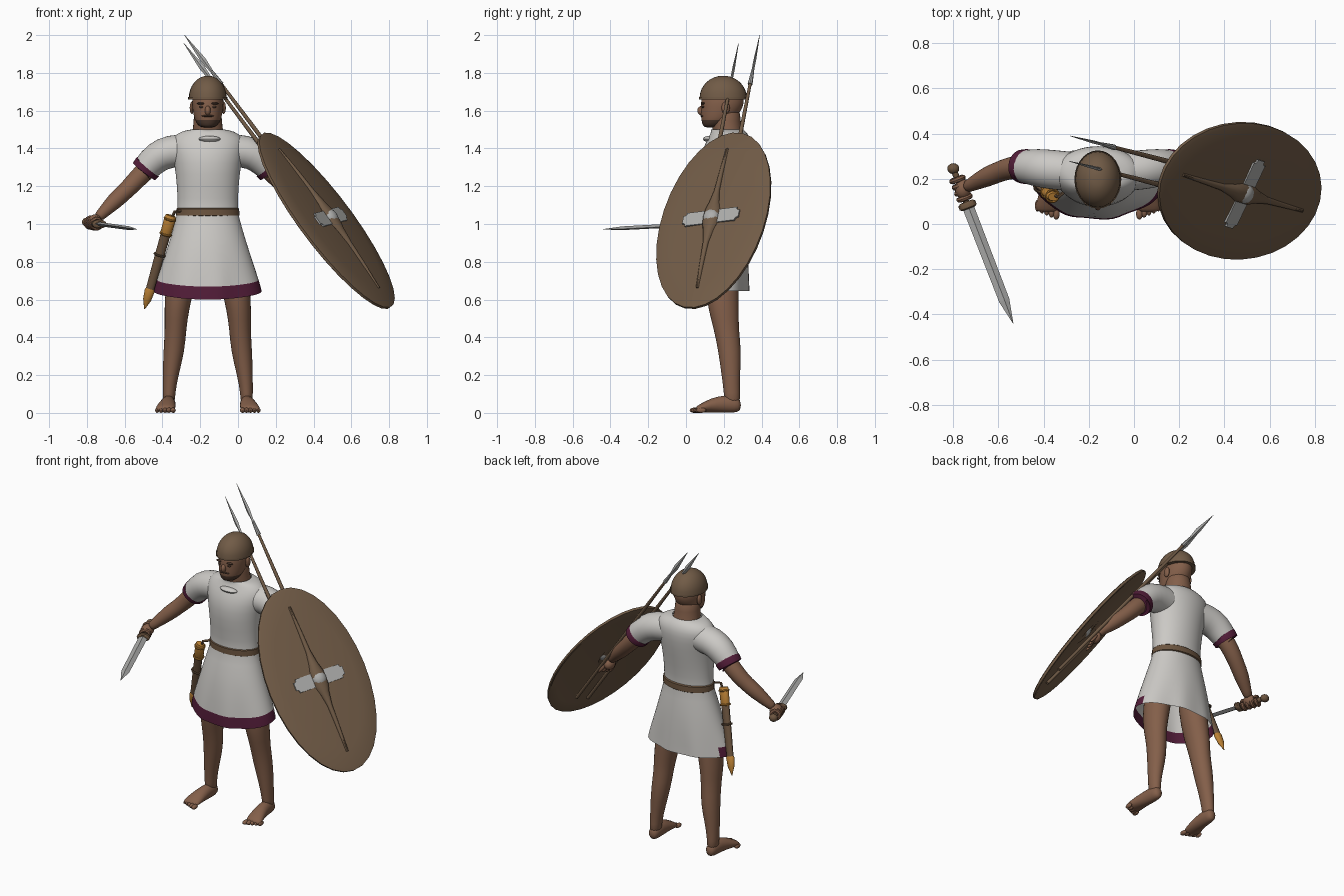
import bpy, bmesh, math
from math import sin, cos, pi
from mathutils import Vector, Matrix

if "Cube" in bpy.data.objects:
    bpy.data.objects.remove(bpy.data.objects["Cube"])

CX = -0.16  # body centre line


def material(name, r, g, b):
    m = bpy.data.materials.new(name)
    m.diffuse_color = (r, g, b, 1)
    m.use_nodes = True
    m.node_tree.nodes["Principled BSDF"].inputs["Base Color"].default_value = (r, g, b, 1)
    return m


SKIN = material("skin", .23, .115, .068)
CLOTH = material("cloth", .6, .585, .56)
PURPLE = material("purple trim", .085, .012, .04)
LEATHER = material("leather", .15, .09, .05)
WOOD = material("painted wood", .165, .105, .062)
METAL = material("metal", .42, .42, .41)
GOLD = material("bronze", .5, .22, .035)
DARK = material("dark hair", .075, .042, .028)


def finish(name, bm, mats, subsurf=0, smooth=True, matrix=None, rule=None):
    """Turn a bmesh into an object; rule picks a material slot from a face centre."""
    if matrix:
        bm.transform(matrix)
    bmesh.ops.recalc_face_normals(bm, faces=bm.faces)
    me = bpy.data.meshes.new(name)
    bm.to_mesh(me)
    bm.free()
    for m in mats if isinstance(mats, (list, tuple)) else [mats]:
        me.materials.append(m)
    for p in me.polygons:
        p.use_smooth = smooth
        if rule:
            p.material_index = rule(p.center)
    ob = bpy.data.objects.new(name, me)
    bpy.context.scene.collection.objects.link(ob)
    if subsurf:
        mod = ob.modifiers.new("smooth", "SUBSURF")
        mod.levels = mod.render_levels = subsurf
    elif smooth:
        me.set_sharp_from_angle(angle=math.radians(40))
    return ob


def loft(name, pts, mats, sides=14, axis=None, up=(0, 1, 0), caps=True, tweak=None, **kw):
    """Elliptical rings (x, y, z, r, r2) joined along a path."""
    bm = bmesh.new()
    rings = []
    for i, p in enumerate(pts):
        c, r, r2 = Vector(p[:3]), p[3], p[-1]
        a, b = pts[max(i - 1, 0)], pts[min(i + 1, len(pts) - 1)]
        t = Vector(axis) if axis else (Vector(b[:3]) - Vector(a[:3])).normalized()
        s = t.cross(Vector(up)).normalized()
        u = s.cross(t)
        rings.append([bm.verts.new(c + s * r * cos(k * 2 * pi / sides) + u * r2 * sin(k * 2 * pi / sides))
                      for k in range(sides)])
    for lo, hi in zip(rings, rings[1:]):
        for k in range(sides):
            bm.faces.new((lo[k], lo[k - 1], hi[k - 1], hi[k]))
    if caps:
        bm.faces.new(rings[0])
        bm.faces.new(rings[-1])
    if tweak:
        for v in bm.verts:
            tweak(v.co)
    return finish(name, bm, mats, **kw)


def ball(name, loc, size, mat, matrix=None):
    bm = bmesh.new()
    bmesh.ops.create_uvsphere(bm, u_segments=14, v_segments=8, radius=1,
                              matrix=Matrix.Translation(loc) @ Matrix.Diagonal((*size, 1)))
    return finish(name, bm, mat, matrix=matrix)


def ring(name, centre, direction, major, minor, mat):
    """Torus around a direction."""
    rot = Vector(direction).to_track_quat('Z', 'Y').to_matrix().to_4x4()
    n = 14
    pts = [(major * cos(k * 2 * pi / n), major * sin(k * 2 * pi / n), 0, minor) for k in range(n + 1)]
    return loft(name, pts, mat, 8, up=(0, 0, 1), caps=False, matrix=Matrix.Translation(centre) @ rot)


def body(rows):
    """Rows of (z, y, rx, ry) as rings on the centre line."""
    return [(CX, y, z, rx, ry) for z, y, rx, ry in rows]


UP = (0, 0, 1)


# Tunic: flared skirt, waist, chest and neckline; trim along the front hem
def drape(co):
    if co.z < .7:
        co.z -= .045 * max(0, (.18 - co.y) / .16)
        a = math.atan2(co.y - .18, co.x - CX)
        co.x += .008 * cos(5 * a)
        co.y += .008 * sin(6 * a)


tunic = loft("tunic", body([
    (.645, .178, .28, .158), (.685, .178, .272, .156), (.85, .185, .222, .145), (1, .195, .176, .118),
    (1.07, .2, .158, .1), (1.2, .2, .163, .118), (1.33, .205, .178, .135), (1.41, .22, .2, .128),
    (1.46, .23, .19, .11), (1.492, .225, .14, .09), (1.5, .215, .09, .085)]),
    [CLOTH, PURPLE], 28, axis=UP, caps=False, tweak=drape, subsurf=1,
    rule=lambda c: int(c.z < .69 and c.y < .23))
ball("neck_fold", (CX + .01, .12, 1.45), (.06, .03, .016), CLOTH)
loft("belt", body([(1.04, .2, .16, .106), (1.045, .2, .168, .113), (1.08, .2, .166, .112),
                   (1.087, .2, .157, .104)]), LEATHER, 28, axis=UP)

# Limbs, mirrored about the centre line
for side, s in (("left", 1), ("right", -1)):
    def mir(pts):
        return [(CX + s * p[0], *p[1:]) for p in pts]

    loft(side + "_sleeve", mir([(.09, .23, 1.39, .088), (.2, .24, 1.387, .09), (.272, .25, 1.355, .086),
                                (.33, .255, 1.293, .073)]), CLOTH, 16, caps=False, subsurf=1)
    loft(side + "_cuff", mir([(.315, .253, 1.305, .074), (.318, .254, 1.302, .078), (.338, .256, 1.278, .074),
                              (.335, .256, 1.28, .06)]), PURPLE, 20, caps=False)
    loft(side + "_arm", mir([(.25, .25, 1.36, .055), (.34, .255, 1.275, .054), (.4, .245, 1.21, .05),
                             (.44, .23, 1.17, .046), (.49, .21, 1.125, .047), (.56, .175, 1.055, .03),
                             (.585, .162, 1.03, .028)]), SKIN, subsurf=1)
    loft(side + "_leg", mir([(.206, .245, .04, .034, .045), (.206, .243, .1, .033, .042), (.197, .237, .2, .043, .05),
                             (.178, .232, .33, .058, .063), (.17, .212, .45, .058, .068), (.165, .2, .54, .067, .082),
                             (.15, .19, .65, .077, .09), (.11, .19, .9, .09, .09)]), SKIN, axis=UP, subsurf=1)
    loft(side + "_foot", mir([(.205, .292, .04, .024, .03), (.206, .26, .045, .036, .045), (.208, .2, .048, .038, .048),
                              (.216, .13, .04, .047, .038), (.224, .08, .026, .054, .024),
                              (.226, .05, .018, .05, .016)]), SKIN, axis=(0, -1, 0), up=UP, subsurf=1)
    for i in range(5):
        ball(side + "_toe", (CX + s * (.184 + .021 * i), .045 + .009 * i, .014),
             (.015 - .001 * i, .026, .014), SKIN)

# Neck, head and face
loft("neck", body([(1.42, .235, .1, .085), (1.49, .22, .083, .08), (1.54, .212, .077, .079), (1.63, .21, .075, .08)]),
     SKIN, axis=UP, subsurf=1)
loft("head", body([(1.51, .135, .03, .035), (1.522, .145, .052, .058), (1.55, .165, .07, .085), (1.585, .18, .078, .103),
                   (1.62, .19, .083, .113), (1.66, .195, .086, .117), (1.73, .2, .07, .095)]),
     [SKIN, DARK], 20, axis=UP, subsurf=1, rule=lambda c: int(c.z < 1.55 and c.y < .19))
ball("nose", (CX, .084, 1.6), (.016, .024, .026), SKIN)
ball("moustache", (CX, .088, 1.572), (.034, .012, .006), DARK)
for s in (1, -1):
    ball("eye", (CX + s * .033, .09, 1.62), (.014, .007, .006), DARK)
    ball("eyebrow", (CX + s * .035, .09, 1.638), (.024, .01, .006), DARK)
    ball("ear", (CX + s * .084, .21, 1.615), (.012, .022, .033), SKIN)

# Helmet: plain bowl with a slight rim
dome = [(1.668 + .117 * sin(t * pi / 16), .197, .1 * cos(t * pi / 16), .125 * cos(t * pi / 16)) for t in range(8)]
loft("helmet", body([(1.66, .197, .098, .122), (1.66, .197, .104, .129), (1.672, .197, .104, .129)] + dome),
     WOOD, 28, axis=UP)

# Sword held in the right hand
grip_a, grip_b, tip = Vector((-.8, .245, 1.01)), Vector((-.738, .085, 1)), Vector((-.535, -.44, .972))
d = (tip - grip_b).normalized()
loft("sword_grip", [(*grip_a, .014), (*grip_b, .014)], LEATHER, 12)
ball("sword_pommel", grip_a, (.027, .024, .024), LEATHER)
loft("sword_guard", [(*(grip_b + d * k), r, .6 * r) for k, r in ((-.014, .03), (-.006, .04), (.012, .04), (.018, .03))],
     LEATHER, 14, up=UP)
loft("sword_blade", [(*grip_b, .026, .011), (*(tip - d * .11), .024, .01), (*tip, .001)],
     METAL, 4, up=(.15, 0, 1), smooth=False)

# Right fist wrapped around the grip
ball("right_palm", (-.757, .155, 1.015), (.036, .045, .036), SKIN)
for i in range(4):
    ring("right_finger", grip_a.lerp(grip_b, .3 + .17 * i), d, .025, .013, SKIN)

# Open left hand behind the shield
wrist = Vector((CX + .575, .168, 1.04))
palm = Vector((.435, .163, 1.0))
reach = (palm - wrist).normalized()
spread = Vector((.35, .9, .17))
ball("left_palm", palm, (.032, .042, .036), SKIN)
for i in range(4):
    root = palm + spread * (.02 * (i - 1.5))
    mid = root + reach * .045 + spread * (.008 * (i - 1.5))
    loft("left_finger", [(*root, .012), (*mid, .011), (*(mid + reach * .04 + Vector((.01, 0, .005))), .007)],
         SKIN, 8, subsurf=1)
loft("left_thumb", [(*palm, .014), (*(palm + Vector((-.01, -.04, -.015))), .012),
                    (*(palm + Vector((.005, -.06, -.035))), .008)], SKIN, 8, subsurf=1)

# Oval shield in its own frame: local x across, y along, z outward
along = Vector((-.575, .173, .8)).normalized()
across = Vector((.386, .907, .168))
across = (across - along * across.dot(along)).normalized()
out = across.cross(along)
frame = Matrix.Translation((.47, .145, 1.02)) @ Matrix((across, along, out)).transposed().to_4x4()
loft("shield", [(0, 0, h, .318 * k, .578 * k) for h, k in
                ((.012, .05), (.007, .5), (-.008, .85), (-.016, .98), (-.012, 1), (.002, 1), (.008, .96),
                 (.018, .75), (.026, .4), (.03, .05))], WOOD, 32, axis=UP, matrix=frame)
rib = [(.46, .009), (.3, .012), (.17, .016), (.09, .03), (.04, .045)]
rib = [(-y, r) for y, r in rib] + rib[::-1]
loft("shield_rib", [(0, y, .03 - .09 * y * y, r, .008 + r * .45) for y, r in rib], WOOD, 10,
     axis=(0, 1, 0), up=UP, matrix=frame)
ball("shield_boss", (0, 0, .03), (.045, .05, .034), METAL, frame)
bm = bmesh.new()
bmesh.ops.create_cube(bm, size=1, matrix=Matrix.Translation((0, 0, .03)) @ Matrix.Diagonal((.33, .085, .009, 1)))
corners = [e for e in bm.edges if abs(e.verts[0].co.z - e.verts[1].co.z) > .005]
bmesh.ops.bevel(bm, geom=corners, offset=.018, segments=3, affect='EDGES')
finish("shield_plate", bm, METAL, matrix=frame, smooth=False)

# Two javelins carried behind the shield
for top in (Vector((-.283, .39, 2.0)), Vector((-.287, .278, 1.957))):
    down = Vector((.75, -.195, -1))
    base = top + down * .22
    loft("javelin_shaft", [(*base, .008), (*(top + down * .5), .011), (*(top + down * 1.3), .01)], WOOD, 10)
    loft("javelin_socket", [(*(top + down * .19), .008), (*(top + down * .26), .013)], METAL, 8)
    loft("javelin_head", [(*top, .001), (*(top + down * .13), .015, .007), (*(top + down * .2), .007)],
         METAL, 4, smooth=False)

# Scabbard hung from the belt on the right hip
mouth, end = Vector((-.355, .12, 1.045)), Vector((-.495, .235, .55))
sd = (end - mouth).normalized()


def along_scabbard(*steps):
    return [(*mouth.lerp(end, t), r, r * .7) for t, r in steps]


loft("scabbard", along_scabbard((.05, .027), (.5, .025), (.85, .022)), LEATHER, 12)
loft("scabbard_throat", along_scabbard((0, .026), (.02, .031), (.2, .03), (.22, .025)), GOLD, 12)
loft("scabbard_chape", along_scabbard((.78, .022), (.8, .027), (.9, .022), (1, .002)), GOLD, 12)
for t in (.04, .2, .42):
    ring("scabbard_band", mouth.lerp(end, t), sd, .028, .006, LEATHER if t > .3 else GOLD)
loft("scabbard_strap", [(-.3, .15, 1.07, .008), (-.335, .12, 1.065, .008), (*mouth.lerp(end, .1), .007)], LEATHER, 8)
